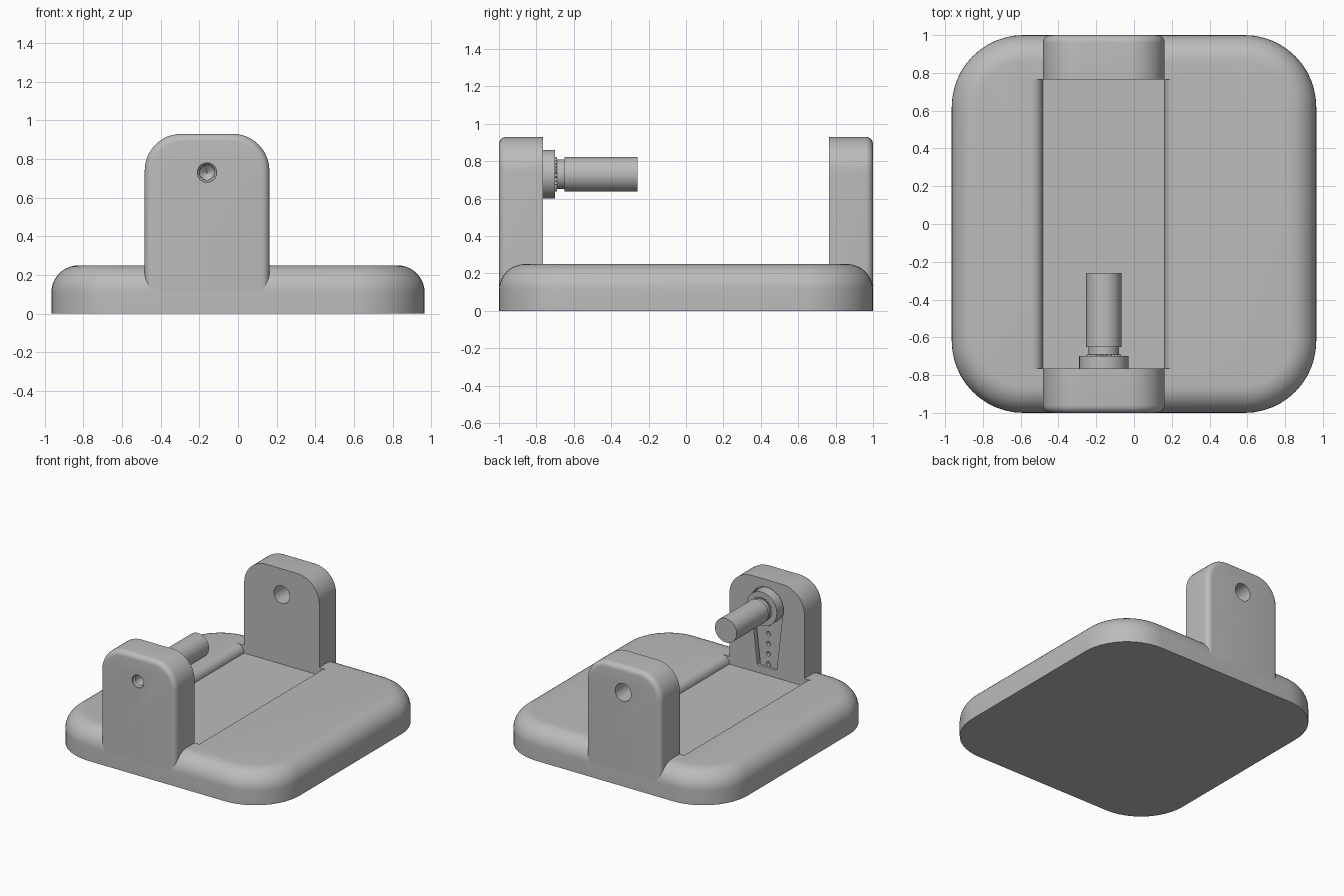
import bpy
import bmesh
from math import sin, cos, pi, radians

cube = bpy.data.objects.get("Cube")
if cube:
    bpy.data.objects.remove(cube, do_unlink=True)

grey = bpy.data.materials.new("plain grey")
grey.use_nodes = True
colour = (0.5, 0.5, 0.5, 1)
grey.diffuse_color = colour
grey.node_tree.nodes["Principled BSDF"].inputs["Base Color"].default_value = colour

CX, PIVOT = -0.16, 0.73          # upright centre line and pivot height
FLOOR, TOP = 0.19, 0.25          # trough floor and base top
INNER = 0.765                    # inner faces of the uprights


def loft(name, loops):
    """Skin a stack of matching closed loops and cap both ends."""
    bm = bmesh.new()
    rings = [[bm.verts.new(p) for p in loop] for loop in loops]
    for a, b in zip(rings, rings[1:]):
        for i in range(len(a)):
            j = (i + 1) % len(a)
            bm.faces.new((a[i], a[j], b[j], b[i]))
    bm.faces.new(rings[0][::-1])
    bm.faces.new(rings[-1])
    bmesh.ops.recalc_face_normals(bm, faces=bm.faces)
    mesh = bpy.data.meshes.new(name)
    bm.to_mesh(mesh)
    bm.free()
    obj = bpy.data.objects.new(name, mesh)
    mesh.materials.append(grey)
    bpy.context.collection.objects.link(obj)
    return obj


def arc(cx, cy, r, start, end, n=12):
    return [(cx + r * cos(radians(start + (end - start) * i / n)),
             cy + r * sin(radians(start + (end - start) * i / n))) for i in range(n + 1)]


def along_y(profile, y):
    return [(x, y, z) for x, z in profile]


def turned(name, steps, z=PIVOT, n=48):
    """Round part about a y axis, from (y, radius) steps."""
    return loft(name, [along_y(arc(CX, z, r, 0, 360 - 360 / n, n - 1), y) for y, r in steps])


def cut(target, cutter):
    mod = target.modifiers.new("cut", "BOOLEAN")
    mod.operation, mod.solver, mod.object = "DIFFERENCE", "EXACT", cutter
    cutter.hide_render = True
    bpy.context.view_layer.objects.active = target
    bpy.ops.object.modifier_apply(modifier=mod.name)
    bpy.data.objects.remove(cutter, do_unlink=True)


def smooth(obj):
    bpy.ops.object.select_all(action="DESELECT")
    obj.select_set(True)
    bpy.context.view_layer.objects.active = obj
    bpy.ops.object.shade_smooth_by_angle(angle=radians(30))


def base_loop(inset, z):
    hx, hy, r = 0.965, 1.0, 0.38
    corners = [(1, 1), (-1, 1), (-1, -1), (1, -1)]
    points = []
    for k, (sx, sy) in enumerate(corners):
        points += arc(sx * (hx - r), sy * (hy - r), r - inset, 90 * k, 90 * k + 90)
    return [(x, y, z) for x, y in points]


def upright_profile(inset):
    half, r, bottom, top = 0.3225, 0.19, 0.1, 0.93
    points = [(CX + half - inset, bottom)]
    points += arc(CX + half - r, top - r, r - inset, 0, 90)
    points += arc(CX - half + r, top - r, r - inset, 90, 180)
    return points + [(CX - half + inset, bottom)]


def upright(name, side):
    fillet = 0.04
    rings = [along_y(upright_profile(0), side * INNER)]
    for i in range(7):
        a = i / 6 * pi / 2
        rings.append(along_y(upright_profile(fillet * (1 - cos(a))),
                             side * (1 - fillet + fillet * sin(a))))
    return loft(name, rings)


def horn_profile(grow, bottom):
    """Tapering arm with a round head at the pivot."""
    top = arc(CX, PIVOT, 0.13 + grow, -20, 200, 24)
    return [(CX + 0.062 + grow, bottom)] + top + [(CX - 0.062 - grow, bottom)]


# Base slab with a rounded top edge
edge = 0.14
steps = [pi / 2 * i / 10 for i in range(11)]
base = loft("base", [base_loop(0, 0)] + [
    base_loop(edge * (1 - cos(a)), TOP - edge + edge * sin(a)) for a in steps])

# Shallow trough with rounded rims, between the uprights
rim = TOP - FLOOR
left, right = CX - 0.3225, CX + 0.3225
trough = [(left - rim, TOP + 0.1)] + arc(left - rim, FLOOR, rim, 90, 0, 8)
trough += arc(right + rim, FLOOR, rim, 180, 90, 8) + [(right + rim, TOP + 0.1)]
cut(base, loft("trough_cutter", [along_y(trough, -INNER), along_y(trough, INNER)]))
smooth(base)

# Back upright with a pivot hole
back = upright("back_upright", 1)
cut(back, turned("hole_cutter", [(0.7, 0.068), (1.1, 0.068)]))
smooth(back)

# Front upright with a screw hole outside and an arm pocket inside
front = upright("front_upright", -1)
cut(front, turned("screw_hole_cutter",
                  [(-1.05, 0.05), (-0.985, 0.05), (-0.975, 0.04), (-0.9, 0.038), (-0.87, 0.004)]))
pocket = horn_profile(0.012, FLOOR - 0.02)
cut(front, loft("pocket_cutter", [along_y(pocket, -0.815), along_y(pocket, -0.7)]))
smooth(front)

# Inset drive arm with a row of small holes
arm_shape = horn_profile(0, FLOOR - 0.01)
arm = loft("drive_arm", [along_y(arm_shape, -0.82), along_y(arm_shape, -0.785)])
for i in range(5):
    cut(arm, turned("arm_hole_cutter", [(-0.81, 0.018), (-0.7, 0.018)], 0.27 + 0.078 * i, 16))
smooth(arm)

# Hub, toothed ring, neck and shaft
smooth(turned("hub", [(-0.8, 0.13), (-0.70, 0.13)]))
smooth(turned("neck", [(-0.71, 0.08), (-0.64, 0.08)]))
smooth(turned("shaft", [(-0.65, 0.093), (-0.26, 0.093)]))
teeth = 24
star = [(CX + r * cos(a), PIVOT + r * sin(a)) for a, r in
        ((pi * i / teeth, 0.092 if i % 2 else 0.08) for i in range(2 * teeth))]
loft("toothed_ring", [along_y(star, -0.705), along_y(star, -0.69)])
